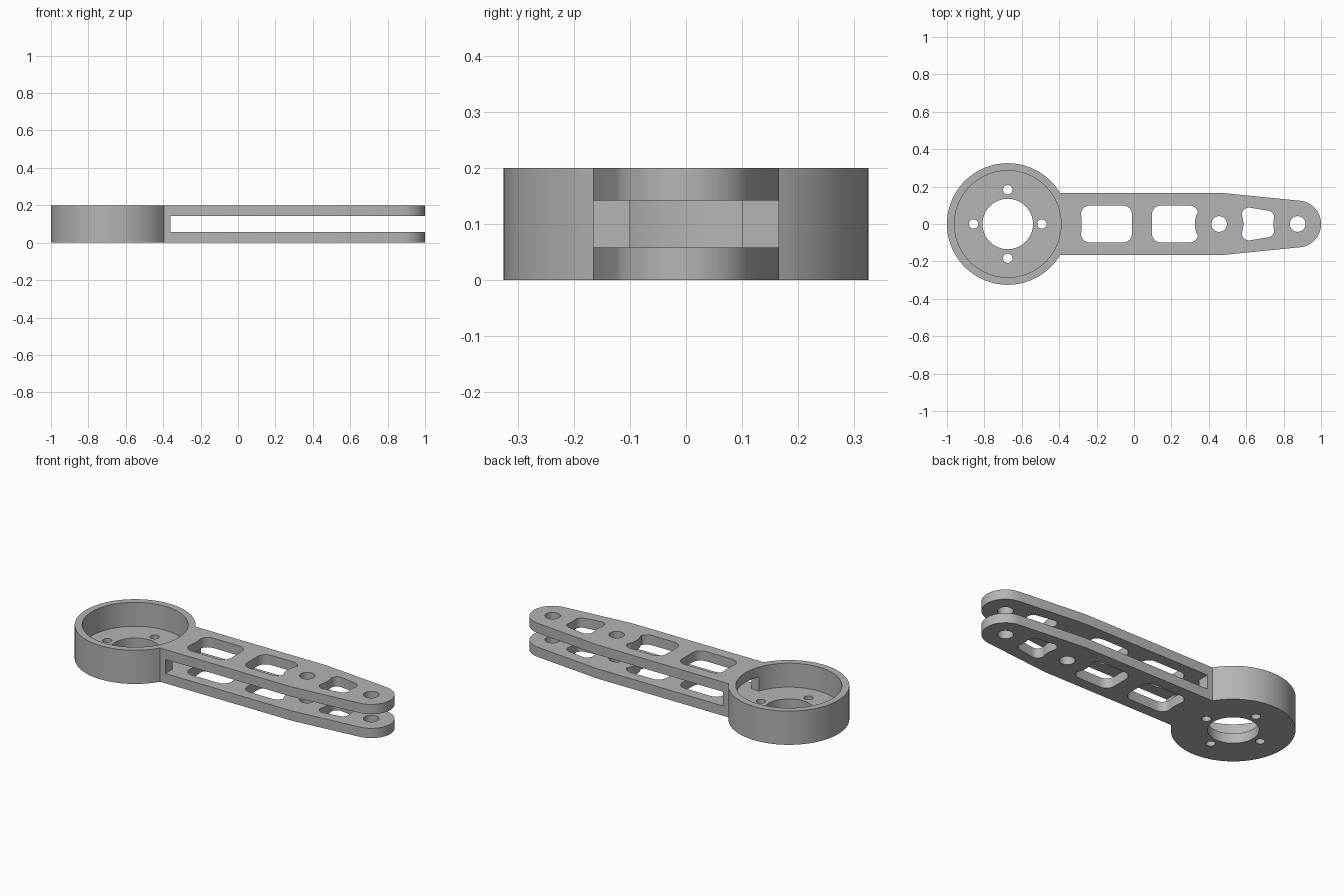
import bpy
import bmesh
from math import sin, cos, radians, asin, degrees
from mathutils import Vector

if "Cube" in bpy.data.objects:
    bpy.data.objects.remove(bpy.data.objects["Cube"], do_unlink=True)

HEIGHT = 0.2
RING_X, RING_R, CUP_R = -0.675, 0.325, 0.285
ARM_HALF = 0.166
TIP_X, TIP_R = 0.875, 0.125
PIN_X = 0.455
SLOT_LOW, SLOT_HIGH = 0.058, 0.142

# One grey for the whole arm
grey = bpy.data.materials.new("grey")
grey.use_nodes = True
colour = (0.46, 0.46, 0.46, 1)
grey.diffuse_color = colour
grey.node_tree.nodes["Principled BSDF"].inputs["Base Color"].default_value = colour


def arc(cx, cy, r, start, end, steps):
    """Points along an arc, angles in degrees."""
    angles = [radians(start + (end - start) * i / steps) for i in range(steps + 1)]
    return [Vector((cx + r * cos(a), cy + r * sin(a))) for a in angles]


def circle(cx, cy, r, steps):
    return arc(cx, cy, r, 0, 360, steps)[:-1]


def prism(name, outline, low, high):
    """Extrude a flat counter-clockwise outline from low to high."""
    bm = bmesh.new()
    face = bm.faces.new([bm.verts.new((p.x, p.y, low)) for p in outline])
    top = bmesh.ops.extrude_face_region(bm, geom=[face])["geom"]
    verts = [v for v in top if isinstance(v, bmesh.types.BMVert)]
    bmesh.ops.translate(bm, verts=verts, vec=(0, 0, high - low))
    bmesh.ops.recalc_face_normals(bm, faces=bm.faces)
    mesh = bpy.data.meshes.new(name)
    bm.to_mesh(mesh)
    bm.free()
    mesh.materials.append(grey)
    obj = bpy.data.objects.new(name, mesh)
    bpy.context.collection.objects.link(obj)
    return obj


def box(name, x0, x1, half, low, high):
    corners = [(x0, -half), (x1, -half), (x1, half), (x0, half)]
    return prism(name, [Vector(c) for c in corners], low, high)


# Material kept around the motor cup and the two pin holes
BOSSES = [(RING_X, 0.395), (PIN_X, 0.13), (TIP_X, 0.13)]


def window(x0, x1, half0, half1, r):
    """Rounded window whose ends curve around the neighbouring bosses."""
    pts = arc(x1 - r, half1 - r, r, 0, 90, 8) + arc(x0 + r, half0 - r, r, 90, 180, 8)
    pts += arc(x0 + r, r - half0, r, 180, 270, 8) + arc(x1 - r, r - half1, r, 270, 360, 8)
    outline = []
    for i, a in enumerate(pts):
        b = pts[(i + 1) % len(pts)]
        upright = abs(a.x - b.x) < 1e-4 and abs(a.y - b.y) > 0.03
        n = 10 if upright else 1
        outline += [a.lerp(b, k / n) for k in range(n)]
    for p in outline:
        for cx, radius in BOSSES:
            centre = Vector((cx, 0))
            if (p - centre).length < radius:
                p.xy = centre + (p - centre).normalized() * radius
    return outline


# Body: round motor mount joined to a tapering arm with a rounded tip
join = degrees(asin(ARM_HALF / RING_R))
outline = arc(RING_X, 0, RING_R, join, 360 - join, 96)
outline.append(Vector((0.47, -ARM_HALF)))
outline += arc(TIP_X, 0, TIP_R, -84.5, 84.5, 36)
outline.append(Vector((0.47, ARM_HALF)))
body = prism("motor_arm", outline, 0, HEIGHT)

# Cutters: cup, fork slot, wire passage, holes and windows
cutters = [
    prism("cup_cutter", circle(RING_X, 0, CUP_R, 96), SLOT_LOW, 0.3),
    box("slot_cutter", -0.36, 1.1, 0.3, SLOT_LOW, SLOT_HIGH),
    box("wire_passage_cutter", -0.5, -0.3, 0.1, SLOT_LOW, SLOT_HIGH),
]
holes = [circle(RING_X, 0, 0.135, 64), circle(PIN_X, 0, 0.042, 32), circle(TIP_X, 0, 0.042, 32)]
for dx, dy in [(1, 0), (0, 1), (-1, 0), (0, -1)]:
    holes.append(circle(RING_X + 0.183 * dx, 0.183 * dy, 0.025, 24))
holes.append(window(-0.285, -0.01, 0.1, 0.1, 0.052))
holes.append(window(0.095, 0.345, 0.1, 0.1, 0.052))
holes.append(window(0.577, 0.75, 0.088, 0.072, 0.038))
cutters += [prism("hole_cutter", h, -0.1, 0.3) for h in holes]

bpy.context.view_layer.objects.active = body
for cutter in cutters:
    cutter.hide_render = True
    mod = body.modifiers.new("cut", "BOOLEAN")
    mod.operation = "DIFFERENCE"
    mod.solver = "EXACT"
    mod.object = cutter
    bpy.ops.object.modifier_apply(modifier=mod.name)
    bpy.data.objects.remove(cutter, do_unlink=True)

# Smooth round walls, sharp rims
bpy.ops.object.select_all(action="DESELECT")
body.select_set(True)
bpy.ops.object.shade_smooth_by_angle(angle=radians(30))
